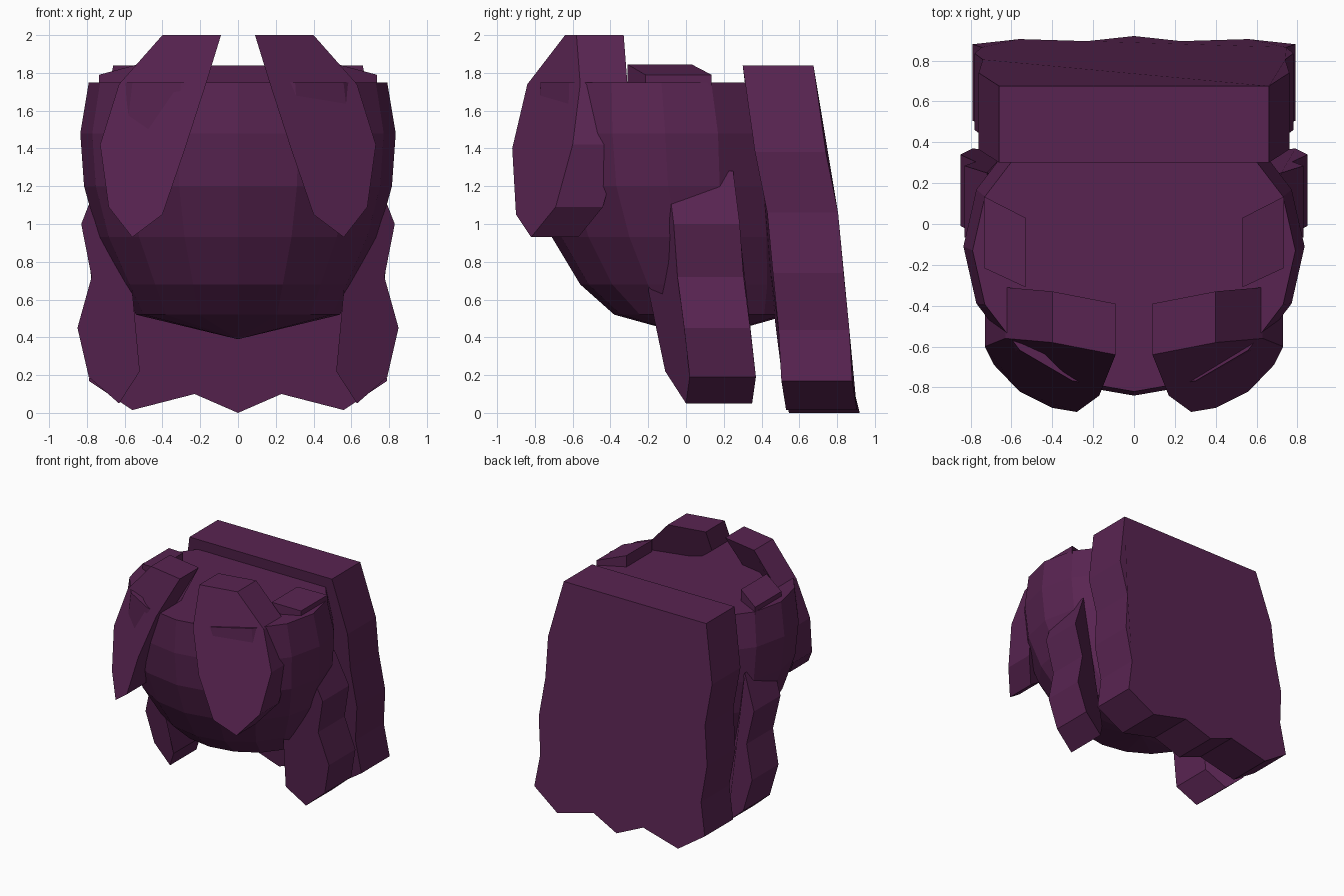
import bpy, bmesh, math

if "Cube" in bpy.data.objects:
    bpy.data.objects.remove(bpy.data.objects["Cube"])

hair = bpy.data.materials.new("dark purple hair")
hair.diffuse_color = (0.098, 0.0175, 0.082, 1)
hair.use_nodes = True
hair.node_tree.nodes["Principled BSDF"].inputs["Base Color"].default_value = hair.diffuse_color


def finish(name, bm):
    bmesh.ops.recalc_face_normals(bm, faces=bm.faces)
    me = bpy.data.meshes.new(name)
    bm.to_mesh(me)
    bm.free()
    me.materials.append(hair)
    ob = bpy.data.objects.new(name, me)
    bpy.context.collection.objects.link(ob)
    return ob


def slab(name, outline, offset, side=1):
    """Closed outline swept along an offset; offset may depend on the point."""
    bm = bmesh.new()
    a = [bm.verts.new((x * side, y, z)) for x, y, z in outline]
    b = []
    for p in outline:
        dx, dy, dz = offset(p)
        b.append(bm.verts.new(((p[0] + dx) * side, p[1] + dy, p[2] + dz)))
    n = len(a)
    bm.faces.new(a)
    bm.faces.new(b[::-1])
    for i in range(n):
        j = (i + 1) % n
        bm.faces.new((a[i], b[i], b[j], a[j]))
    return finish(name, bm)


# Cap: stacked elliptical rings (z, half width, front y, back y), flat top, shallow point below
rings = [(1.75, .79, -.82, .56), (1.48, .835, -.84, .62), (1.20, .815, -.81, .62),
         (.93, .74, -.71, .62), (.68, .62, -.56, .60), (.52, .54, -.38, .55)]
SEG = 16
bm = bmesh.new()
loops = []
for z, rx, yf, yb in rings:
    cy, ry = (yf + yb) / 2, (yb - yf) / 2
    loops.append([bm.verts.new((rx * math.cos(2 * math.pi * i / SEG),
                                cy + ry * math.sin(2 * math.pi * i / SEG), z))
                  for i in range(SEG)])
bm.faces.new(loops[0])
for up, lo in zip(loops, loops[1:]):
    for i in range(SEG):
        j = (i + 1) % SEG
        bm.faces.new((up[i], up[j], lo[j], lo[i]))
tip = bm.verts.new((0, .09, .39))
for i in range(SEG):
    bm.faces.new((loops[-1][i], loops[-1][(i + 1) % SEG], tip))
finish("hair_cap", bm)

# Back curtain: wavy sides and a zigzag hem, leaning backwards
half = [(.66, .30, 1.84), (.76, .365, 1.38), (.74, .43, 1.06), (.78, .46, .74),
        (.745, .49, .44), (.79, .505, .17), (.56, .53, .015), (.23, .52, .10)]
curtain = half + [(0, .545, 0)] + [(-x, y, z) for x, y, z in reversed(half)]
slab("back_curtain", curtain, lambda p: (0, .375, 0))

# Mirrored locks
bang = [(.09, -.64, 2), (.40, -.58, 2), (.63, -.56, 1.74), (.73, -.60, 1.42),
        (.685, -.69, 1.09), (.56, -.82, .93), (.40, -.90, 1.05), (.28, -.92, 1.40),
        (.17, -.84, 1.74)]
side_lock = [(.72, -.10, 1.28), (.83, -.065, 1.0), (.775, -.045, .72), (.85, -.01, .45),
             (.79, .02, .19), (.63, 0, .05), (.52, -.11, .22), (.56, -.20, .65),
             (.60, -.14, 1.05)]
tuft = [(.53, -.31, 1.845), (.53, .03, 1.845), (.735, .135, 1.79), (.735, -.215, 1.79)]
for side, tag in ((1, "right"), (-1, "left")):
    slab("bang_" + tag, bang, lambda p: (0, .25, 0), side)
    slab("side_lock_" + tag, side_lock, lambda p: (0, .35, 0), side)
    slab("top_tuft_" + tag, tuft, lambda p: (0, 0, -.12), side)
